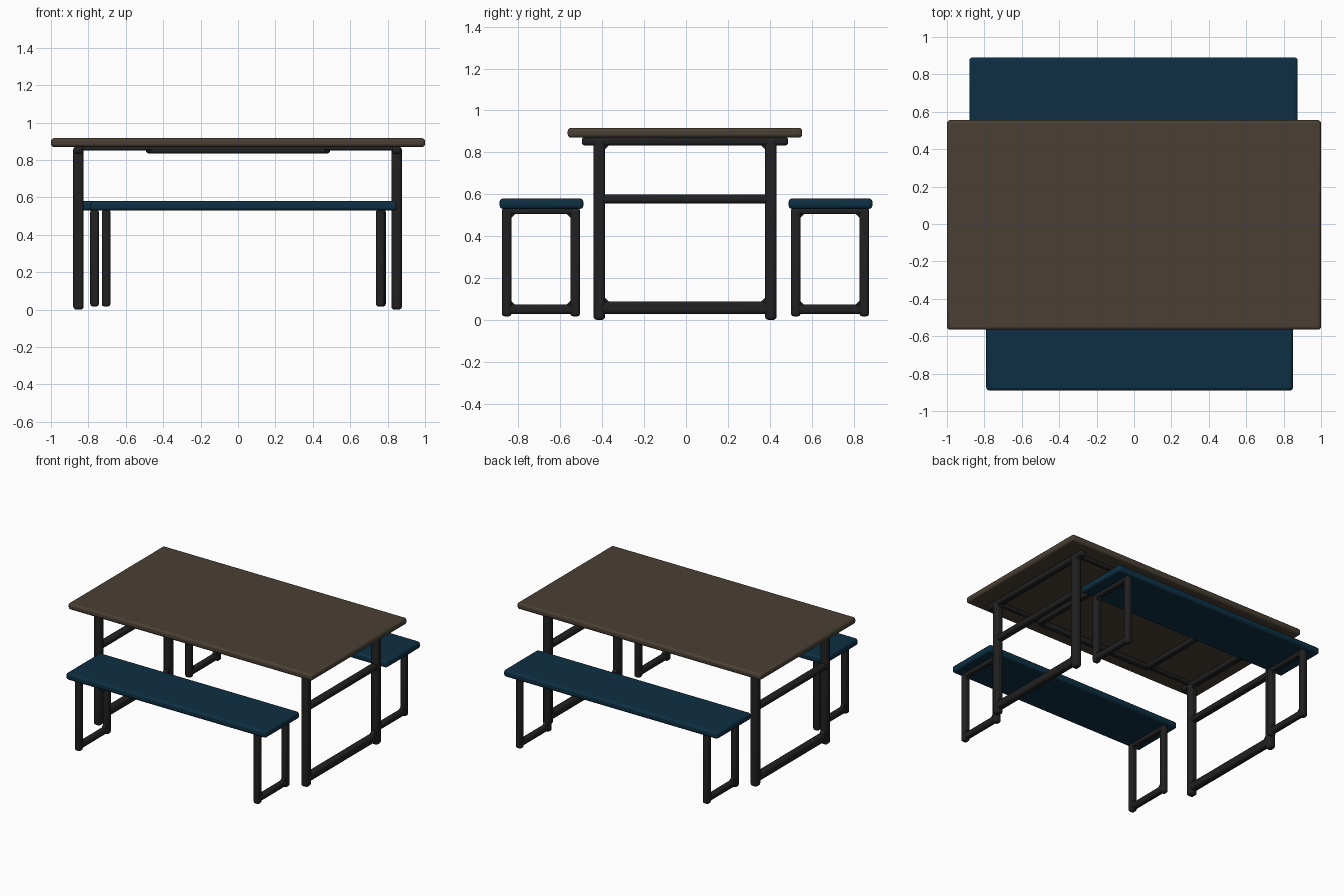
import bpy

if "Cube" in bpy.data.objects:
    bpy.data.objects.remove(bpy.data.objects["Cube"], do_unlink=True)


def material(name, rgb):
    m = bpy.data.materials.new(name)
    m.use_nodes = True
    m.diffuse_color = (*rgb, 1)
    bsdf = m.node_tree.nodes["Principled BSDF"]
    bsdf.inputs["Base Color"].default_value = (*rgb, 1)
    bsdf.inputs["Roughness"].default_value = 0.8
    return m


brown = material("brown_wood", (0.068, 0.051, 0.035))
blue = material("dark_blue", (0.004, 0.028, 0.055))
black = material("black_metal", (0.015, 0.015, 0.016))


def box(name, x, y, z, mat, bevel):
    """Rounded box spanning the (low, high) pairs x, y and z."""
    spans = (x, y, z)
    bpy.ops.mesh.primitive_cube_add(size=1, location=[(a + b) / 2 for a, b in spans])
    ob = bpy.context.object
    ob.name = name
    ob.scale = [b - a for a, b in spans]
    bpy.ops.object.transform_apply(location=False, rotation=False, scale=True)
    mod = ob.modifiers.new("rounding", "BEVEL")
    mod.width = bevel
    mod.segments = 3
    ob.data.materials.append(mat)
    bpy.ops.object.shade_smooth_by_angle()
    return ob


def around(c, width):
    return (c - width / 2, c + width / 2)


def gusset(name, x, y, z, dy, dz, size, width):
    """Small triangular fillet in the inner corner of a frame."""
    pts = [(y, z), (y + dy * size, z), (y, z + dz * size)]
    verts = [(x + s * width / 2, py, pz) for s in (-1, 1) for py, pz in pts]
    faces = [(0, 1, 2), (5, 4, 3), (0, 3, 4, 1), (1, 4, 5, 2), (2, 5, 3, 0)]
    if dy * dz < 0:
        faces = [f[::-1] for f in faces]
    mesh = bpy.data.meshes.new(name)
    mesh.from_pydata(verts, [], [f[::-1] for f in faces])
    mesh.materials.append(black)
    bpy.context.collection.objects.link(bpy.data.objects.new(name, mesh))


def frame(name, x, y, z, width, rail_z, top_overhang=0.0):
    """Loop of two uprights joined by rails at the given heights."""
    r = width * 0.3
    y0, y1 = y
    for side, c in (("front", y0 + width / 2), ("back", y1 - width / 2)):
        box(f"{name}_{side}_leg", around(x, width), around(c, width), z, black, r)
    for i, (low, high) in enumerate(rail_z):
        end = top_overhang if i == len(rail_z) - 1 else -width / 2
        box(f"{name}_rail_{i}", around(x, width * 0.92), (y0 - end, y1 + end),
            (low, high), black, min(r, (high - low) * 0.35))
    # Fillets above the bottom rail and below the top rail
    for dz, zc in ((1, rail_z[0][1] - 0.004), (-1, rail_z[-1][0] + 0.004)):
        for dy, yc in ((1, y0 + width - 0.004), (-1, y1 - width + 0.004)):
            gusset(f"{name}_corner", x, yc, zc, dy, dz, 0.025, width * 0.6)


# Table
box("table_top", (-1, 1), (-0.565, 0.555), (0.87, 0.917), brown, 0.016)
for side, x in (("right", -0.853), ("left", 0.848)):
    frame(f"table_{side}_frame", x, (-0.442, 0.433), (0, 0.872), 0.056,
          [(0.028, 0.088), (0.557, 0.6), (0.833, 0.873)], 0.055)

# Supports beneath the table top
for side, s in (("front", -1), ("back", 1)):
    box(f"table_{side}_support", (-0.47, 0.47), around(s * 0.42, 0.045),
        (0.836, 0.873), black, 0.012)
    box(f"table_{side}_stretcher", (-0.84, 0.84), around(s * 0.42, 0.035),
        (0.852, 0.873), black, 0.006)
for side, s in (("right", -1), ("left", 1)):
    box(f"table_{side}_cross_support", around(s * 0.47, 0.045), (-0.43, 0.43),
        (0.836, 0.873), black, 0.012)

# Benches
for name, y, seat_x, legs_x in (
    ("front_bench", (-0.89, -0.49), (-0.79, 0.85), (-0.705, 0.76)),
    ("back_bench", (0.49, 0.89), (-0.88, 0.875), (-0.767, 0.767)),
):
    box(f"{name}_seat", seat_x, y, (0.53, 0.58), blue, 0.016)
    for side, x in zip(("right", "left"), legs_x):
        frame(f"{name}_{side}_frame", x, (y[0] + 0.011, y[1] - 0.016), (0.017, 0.535),
              0.046, [(0.028, 0.073), (0.505, 0.535)], -0.006)
